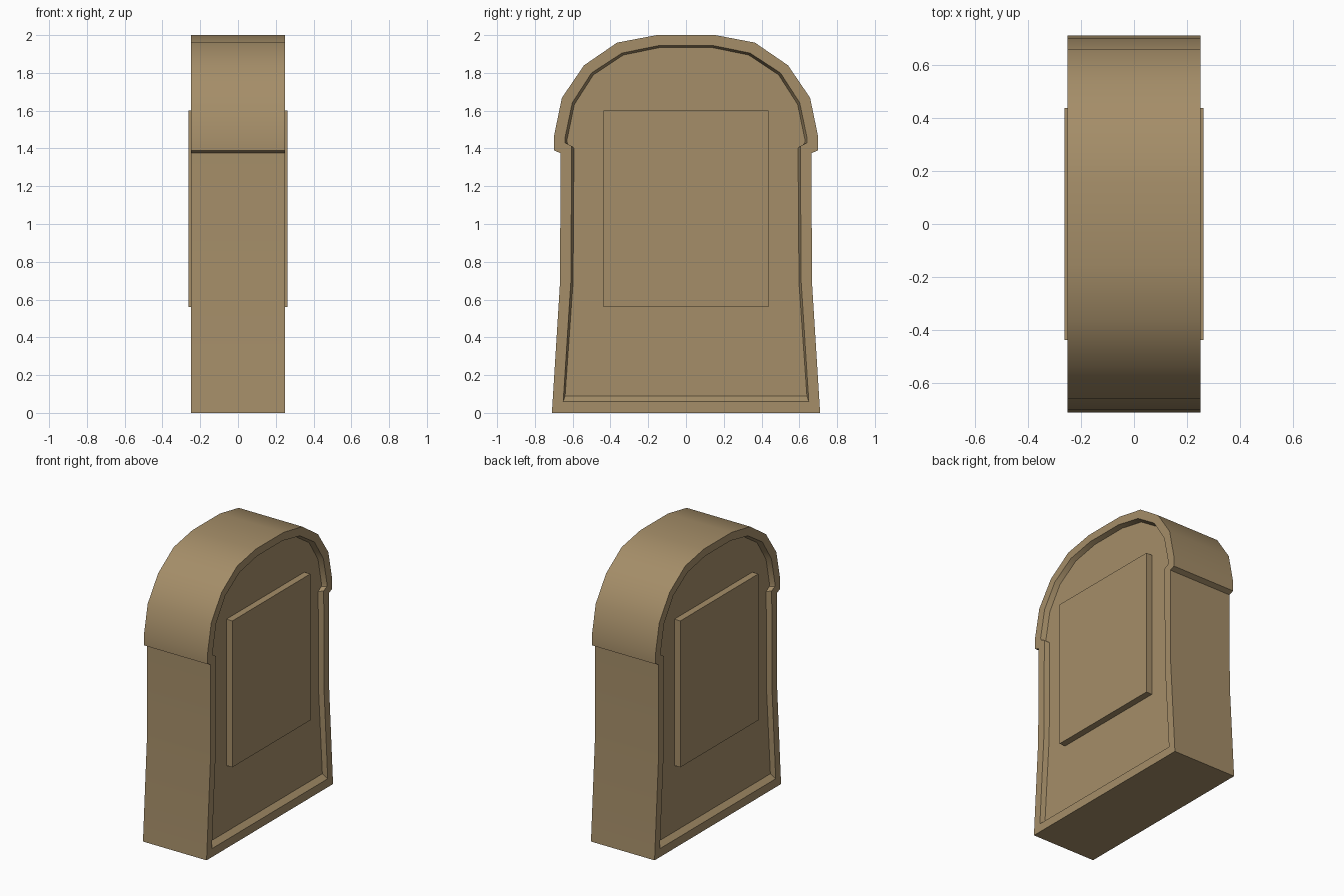
import bpy, bmesh, math

if "Cube" in bpy.data.objects:
    bpy.data.objects.remove(bpy.data.objects["Cube"])

stone = bpy.data.materials.new("tan stone")
stone.diffuse_color = (0.376, 0.27, 0.14, 1)
stone.use_nodes = True
stone.node_tree.nodes["Principled BSDF"].inputs["Base Color"].default_value = stone.diffuse_color

# Half profiles (y, z), bottom to top
OUTER = [(0.71, 0), (0.667, 0.69), (0.664, 1.375), (0.70, 1.39), (0.70, 1.46),
         (0.657, 1.668), (0.54, 1.84), (0.365, 1.96), (0.155, 2.0)]
RIM = [(0.65, 0.06), (0.61, 0.69), (0.605, 1.412), (0.64, 1.43), (0.642, 1.45),
       (0.602, 1.642), (0.50, 1.80), (0.339, 1.905), (0.143, 1.945)]
FLOOR = [(0.64, 0.09), (0.598, 0.69), (0.593, 1.402), (0.628, 1.425), (0.63, 1.445),
         (0.591, 1.633), (0.49, 1.79), (0.331, 1.895), (0.138, 1.934)]
HALF, RECESS, PLATE = 0.25, 0.215, 0.262


def finish(name, bm):
    bmesh.ops.recalc_face_normals(bm, faces=bm.faces)
    mesh = bpy.data.meshes.new(name)
    bm.to_mesh(mesh)
    bm.free()
    mesh.materials.append(stone)
    ob = bpy.data.objects.new(name, mesh)
    bpy.context.collection.objects.link(ob)
    return ob


def ring(bm, half, x):
    pts = half + [(-y, z) for y, z in reversed(half)]
    return [bm.verts.new((x, y, z)) for y, z in pts]


# Slab with a raised rim and recessed panel on both broad faces
bm = bmesh.new()
rings = [ring(bm, p, x) for p, x in (
    (FLOOR, -RECESS), (RIM, -HALF), (OUTER, -HALF),
    (OUTER, HALF), (RIM, HALF), (FLOOR, RECESS))]
for a, b in zip(rings, rings[1:]):
    n = len(a)
    for i in range(n):
        j = (i + 1) % n
        bm.faces.new((a[i], a[j], b[j], b[i]))
bm.faces.new(rings[0])
bm.faces.new(rings[-1])
slab = finish("headstone_slab", bm)
bpy.context.view_layer.objects.active = slab
slab.select_set(True)
bpy.ops.object.shade_smooth_by_angle(angle=math.radians(30))

# Rectangular plaque on each side
for side, name in ((1, "right_plaque"), (-1, "left_plaque")):
    bm = bmesh.new()
    bmesh.ops.create_cube(bm, size=1)
    for v in bm.verts:
        v.co.x = side * (PLATE if v.co.x > 0 else RECESS - 0.005)
        v.co.y *= 0.875
        v.co.z = 1.08 + v.co.z * 1.04
    finish(name, bm)
